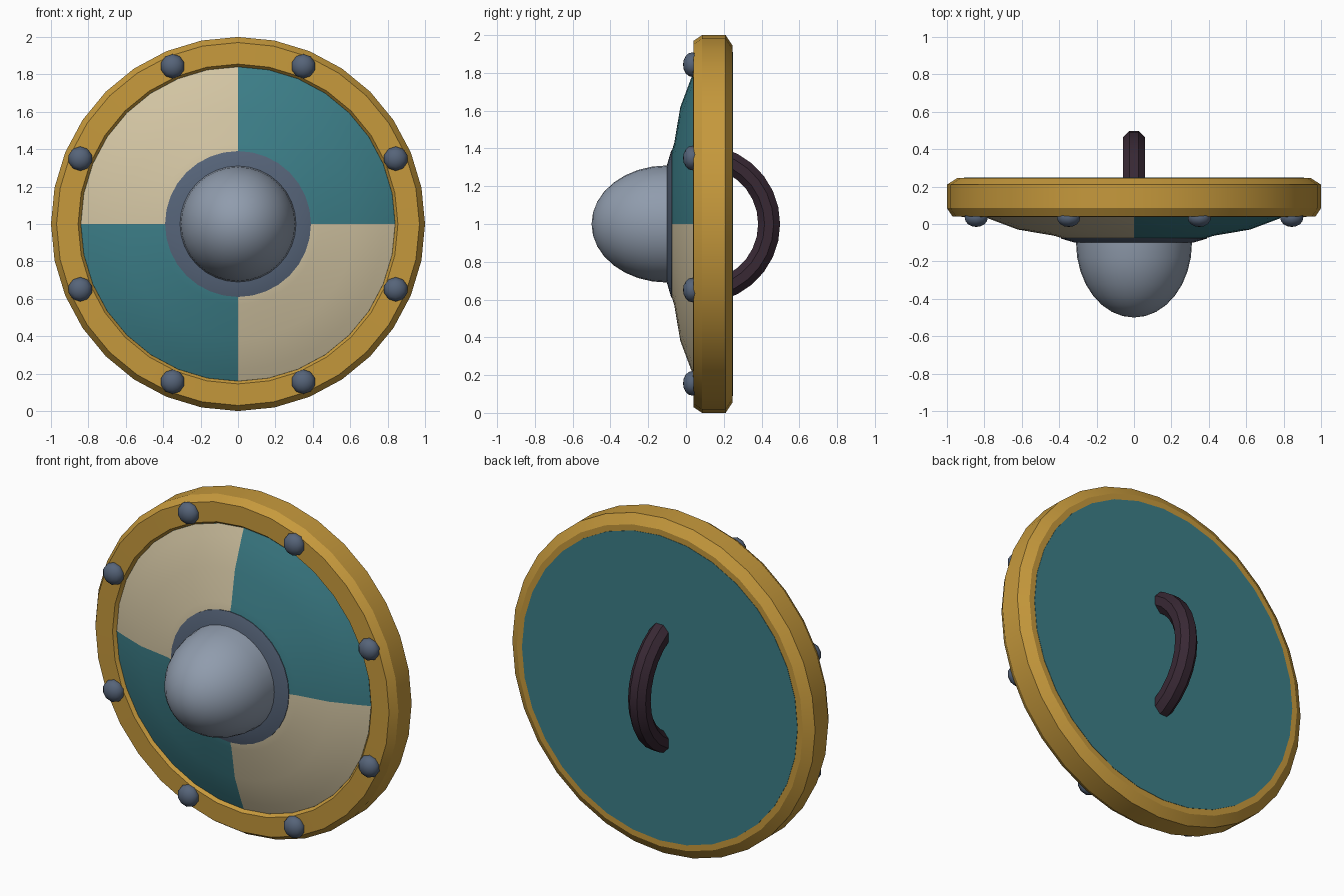
import bpy, bmesh, math
from mathutils import Vector

if "Cube" in bpy.data.objects:
    bpy.data.objects.remove(bpy.data.objects["Cube"])

SEG = 32
CENTRE = Vector((0, 0, 1))


def material(name, rgb):
    lin = [((c / 255 + 0.055) / 1.055) ** 2.4 for c in rgb]
    m = bpy.data.materials.new(name)
    m.diffuse_color = (*lin, 1)
    m.use_nodes = True
    m.node_tree.nodes["Principled BSDF"].inputs["Base Color"].default_value = m.diffuse_color
    return m


gold = material("gold", (198, 153, 60))
teal = material("teal", (60, 126, 136))
cream = material("cream", (211, 197, 163))
steel = material("steel", (144, 156, 173))
slate = material("slate", (86, 100, 121))
leather = material("dark leather", (56, 40, 52))


def finish(name, bm, *mats, angle=30):
    """Turn a bmesh into a smooth-shaded object with sharp edges kept."""
    bmesh.ops.recalc_face_normals(bm, faces=bm.faces)
    me = bpy.data.meshes.new(name)
    bm.to_mesh(me)
    bm.free()
    for m in mats:
        me.materials.append(m)
    ob = bpy.data.objects.new(name, me)
    bpy.context.collection.objects.link(ob)
    bpy.ops.object.select_all(action='DESELECT')
    ob.select_set(True)
    bpy.context.view_layer.objects.active = ob
    bpy.ops.object.shade_smooth_by_angle(angle=math.radians(angle))
    return ob


def lathe(profile, closed=False):
    """Spin a list of (radius, y) points around the front-to-back axis."""
    bm = bmesh.new()
    rings = []
    for r, y in profile:
        if r < 1e-4:
            rings.append([bm.verts.new(CENTRE + Vector((0, y, 0)))] * SEG)
            continue
        angles = [2 * math.pi * i / SEG for i in range(SEG)]
        rings.append([bm.verts.new(CENTRE + Vector((r * math.cos(a), y, r * math.sin(a))))
                      for a in angles])
    pairs = list(zip(rings, rings[1:]))
    if closed:
        pairs.append((rings[-1], rings[0]))
    for a, b in pairs:
        for i in range(SEG):
            j = (i + 1) % SEG
            bm.faces.new(list(dict.fromkeys((a[i], a[j], b[j], b[i]))))
    return bm


# Bevelled outer rim
finish("rim", lathe([(0.825, 0.075), (0.855, 0.037), (0.97, 0.04), (1.0, 0.085),
                     (1.0, 0.21), (0.945, 0.246), (0.90, 0.246), (0.825, 0.2)],
                    closed=True), gold)

# Domed board, quartered in two colours on the front, plain on the back
bm = lathe([(0, -0.075), (0.39, -0.074), (0.43, -0.062), (0.62, -0.03), (0.78, 0.03),
            (0.84, 0.055), (0.91, 0.2), (0.91, 0.248), (0, 0.248)])
for f in bm.faces:
    c = f.calc_center_median() - CENTRE
    f.material_index = 1 if c.x * c.z < 0 and c.y < 0.1 else 0
finish("board", bm, teal, cream)

# Collar around the boss
finish("boss_collar", lathe([(0.39, -0.06), (0.39, -0.078), (0.315, -0.1), (0.2, -0.1)]), slate)

# Central rounded boss
boss = [(0.31 * math.cos(t), -0.1 - 0.4 * math.sin(t))
        for t in (math.pi / 2 * k / 8 for k in range(9))]
finish("boss", lathe(boss), steel)

# Eight flattened studs around the rim
for k in range(8):
    a = math.radians(22.5 + 45 * k)
    bm = bmesh.new()
    bmesh.ops.create_uvsphere(bm, u_segments=10, v_segments=8, radius=0.065)
    for v in bm.verts:
        x, y, z = v.co
        v.co = CENTRE + Vector((x + 0.913 * math.cos(a), 0.033 + z * 0.75,
                                y + 0.913 * math.sin(a)))
    finish(f"stud_{k + 1}", bm, slate, angle=50)

# Curved grip: an arc of octagonal tube ending inside the board
bm = bmesh.new()
loops = []
for i in range(13):
    t = math.radians(-75 + 150 * i / 12)
    ring = []
    for j in range(8):
        p = math.radians(22.5 + 45 * j)
        r = 0.36 + 0.063 * math.cos(p)
        ring.append(bm.verts.new(CENTRE + Vector((0.063 * math.sin(p), 0.08 + r * math.cos(t),
                                                  r * math.sin(t)))))
    loops.append(ring)
for a, b in zip(loops, loops[1:]):
    for j in range(8):
        k = (j + 1) % 8
        bm.faces.new((a[j], a[k], b[k], b[j]))
bm.faces.new(loops[0])
bm.faces.new(loops[-1])
finish("grip", bm, leather)
